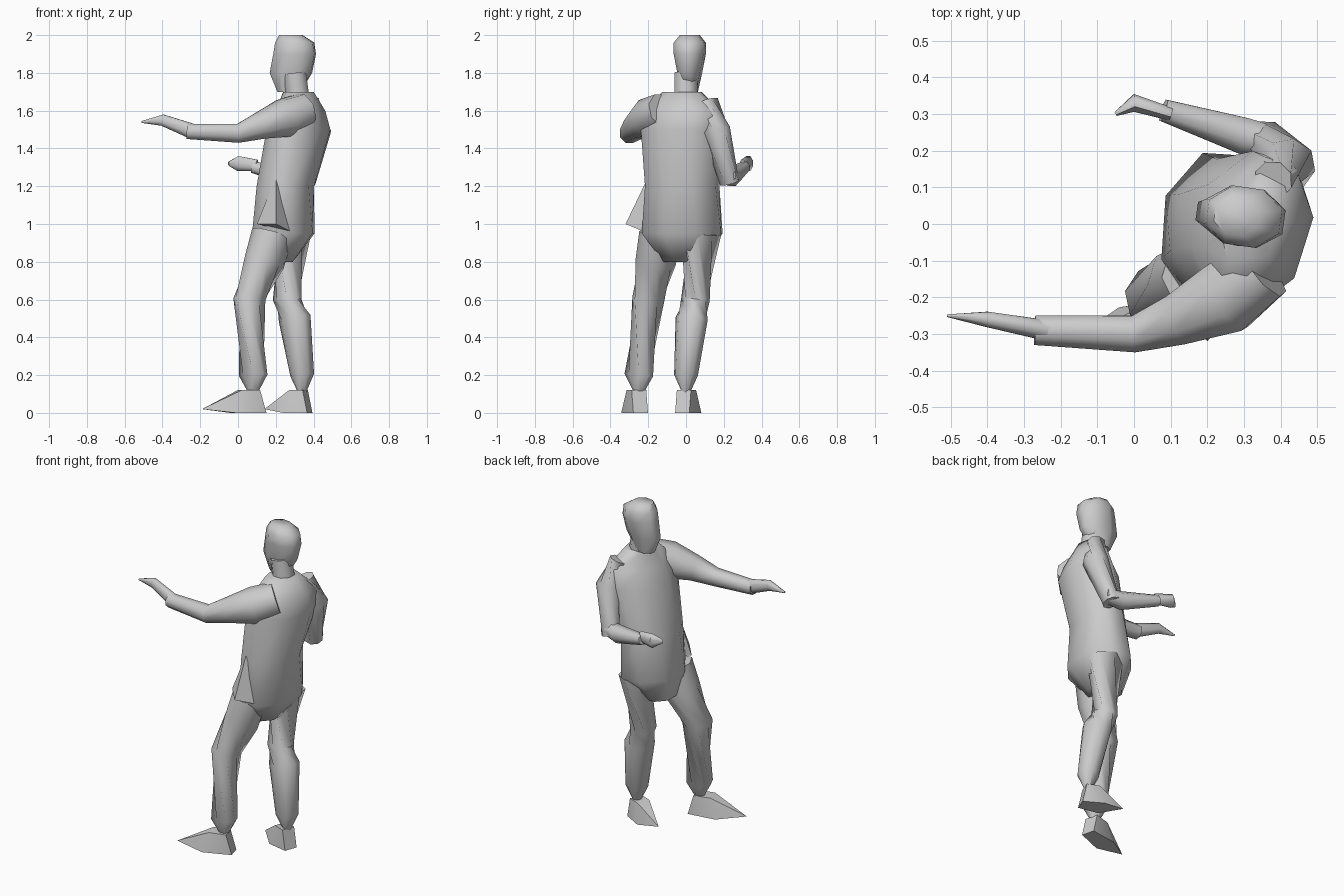
import bpy, bmesh
from math import sin, cos, pi, radians
from mathutils import Vector, Matrix

cube = bpy.data.objects.get("Cube")
if cube:
    bpy.data.objects.remove(cube, do_unlink=True)

grey = bpy.data.materials.new("plain grey")
grey.use_nodes = True
grey.diffuse_color = (.6, .6, .6, 1)
shader = grey.node_tree.nodes["Principled BSDF"]
shader.inputs["Base Color"].default_value = grey.diffuse_color

SIDES = 8
UP = Vector((0, 0, 1))


def finish(name, bm):
    bmesh.ops.recalc_face_normals(bm, faces=bm.faces)
    mesh = bpy.data.meshes.new(name)
    bm.to_mesh(mesh)
    bm.free()
    mesh.materials.append(grey)
    part = bpy.data.objects.new(name, mesh)
    bpy.context.collection.objects.link(part)
    bpy.ops.object.select_all(action='DESELECT')
    part.select_set(True)
    bpy.context.view_layer.objects.active = part
    bpy.ops.object.shade_smooth_by_angle(angle=radians(60))


def ring(bm, centre, across, along):
    """Octagon whose flat sides touch the given half axes."""
    angles = [2 * pi * (i + .5) / SIDES for i in range(SIDES)]
    grow = 1 / cos(pi / SIDES)
    return [bm.verts.new(centre + grow * (across * cos(t) + along * sin(t)))
            for t in angles]


def skin(name, bm, rings):
    for low, high in zip(rings, rings[1:]):
        for i in range(SIDES):
            bm.faces.new((low[i - 1], low[i], high[i], high[i - 1]))
    bm.faces.new(rings[0])
    bm.faces.new(rings[-1])
    finish(name, bm)


def stack(name, y, rows, twist):
    """Level rings of (height, x, half depth, half width), turned by twist."""
    bm = bmesh.new()
    rings = []
    for z, x, depth, width in rows:
        turn = Matrix.Rotation(radians(twist(z)), 3, 'Z')
        rings.append(ring(bm, Vector((x, y, z)), turn @ Vector((depth, 0, 0)),
                          turn @ Vector((0, width, 0))))
    skin(name, bm, rings)


def limb(name, joints, radii, flat=1):
    """Tube through the joints, each ring square to the path."""
    bm = bmesh.new()
    rings = []
    points = [Vector(joint) for joint in joints]
    last = len(points) - 1
    for i, (point, radius) in enumerate(zip(points, radii)):
        path = points[min(i + 1, last)] - points[max(i - 1, 0)]
        side = path.cross(UP).normalized()
        rise = side.cross(path).normalized()
        rings.append(ring(bm, point, side * radius * flat, rise * radius))
    skin(name, bm, rings)


def hull(name, points):
    bm = bmesh.new()
    for point in points:
        bm.verts.new(point)
    bmesh.ops.convex_hull(bm, input=bm.verts)
    finish(name, bm)


def shoe(name, heel, toe):
    """Pointed shoe: mirrored heel, ball and ankle corners plus a toe tip."""
    heel, toe = Vector(heel), Vector(toe)
    forward = toe - heel
    side = forward.cross(UP).normalized()
    points = [toe]
    for reach, width, height in ((0, .04, 0), (.5, .06, 0),
                                 (.1, .04, .12), (.4, .04, .12)):
        for sign in (-1, 1):
            corner = heel + forward * reach + side * width * sign
            corner.z = height
            points.append(corner)
    hull(name, points)


# Jacket body, twisting from the hips up to the shoulders
stack("torso", -.02, [
    (.8, .2, .09, .1),
    (.95, .24, .16, .21),
    (1.2, .25, .14, .19),
    (1.5, .32, .15, .21),
    (1.6, .33, .11, .2),
    (1.7, .32, .07, .1)], lambda z: -25 * (z - .8))

# Open corner of the jacket hem
hull("jacket_flap", [(.2, -.2, 1.25), (.2, -.32, 1), (.1, -.2, 1), (.3, -.2, .95)])

# Neck and head
limb("neck", [(.32, 0, 1.65), (.3, 0, 1.8)], [.06, .06])
stack("head", .02, [
    (1.7, .27, .06, .04),
    (1.8, .28, .11, .06),
    (1.9, .3, .11, .08),
    (1.96, .3, .1, .08),
    (2, .28, .06, .05)], lambda z: -8)

# Trouser legs
limb("left_leg", [(.18, -.14, .95), (.14, -.16, .8), (.06, -.2, .6), (.08, -.25, .2),
                  (.08, -.25, .06)], [.1, .1, .08, .07, .05])
limb("right_leg", [(.28, .08, .95), (.26, .05, .6), (.3, .03, .5), (.34, 0, .2),
                   (.34, 0, .06)], [.1, .07, .08, .06, .05])

# Shoes
shoe("left_shoe", (.14, -.24, 0), (-.19, -.33, .02))
shoe("right_shoe", (.38, -.02, 0), (.14, .07, .02))

# Outstretched left arm and hand
limb("left_arm", [(.35, -.12, 1.6), (.25, -.2, 1.56), (.12, -.26, 1.52), (0, -.3, 1.48),
                  (-.27, -.29, 1.49)], [.09, .1, .07, .05, .04])
limb("left_hand", [(-.24, -.29, 1.49), (-.4, -.26, 1.55), (-.51, -.25, 1.54)],
     [.04, .03, .005], .7)

# Bent right arm and hand
limb("right_upper_arm", [(.38, .12, 1.65), (.42, .16, 1.5), (.36, .23, 1.22)],
     [.05, .07, .05])
limb("right_forearm", [(.4, .22, 1.26), (.3, .24, 1.25), (.08, .31, 1.3)],
     [.04, .05, .03])
limb("right_hand", [(.1, .3, 1.31), (0, .33, 1.32), (-.05, .3, 1.32)],
     [.03, .04, .01], .6)
